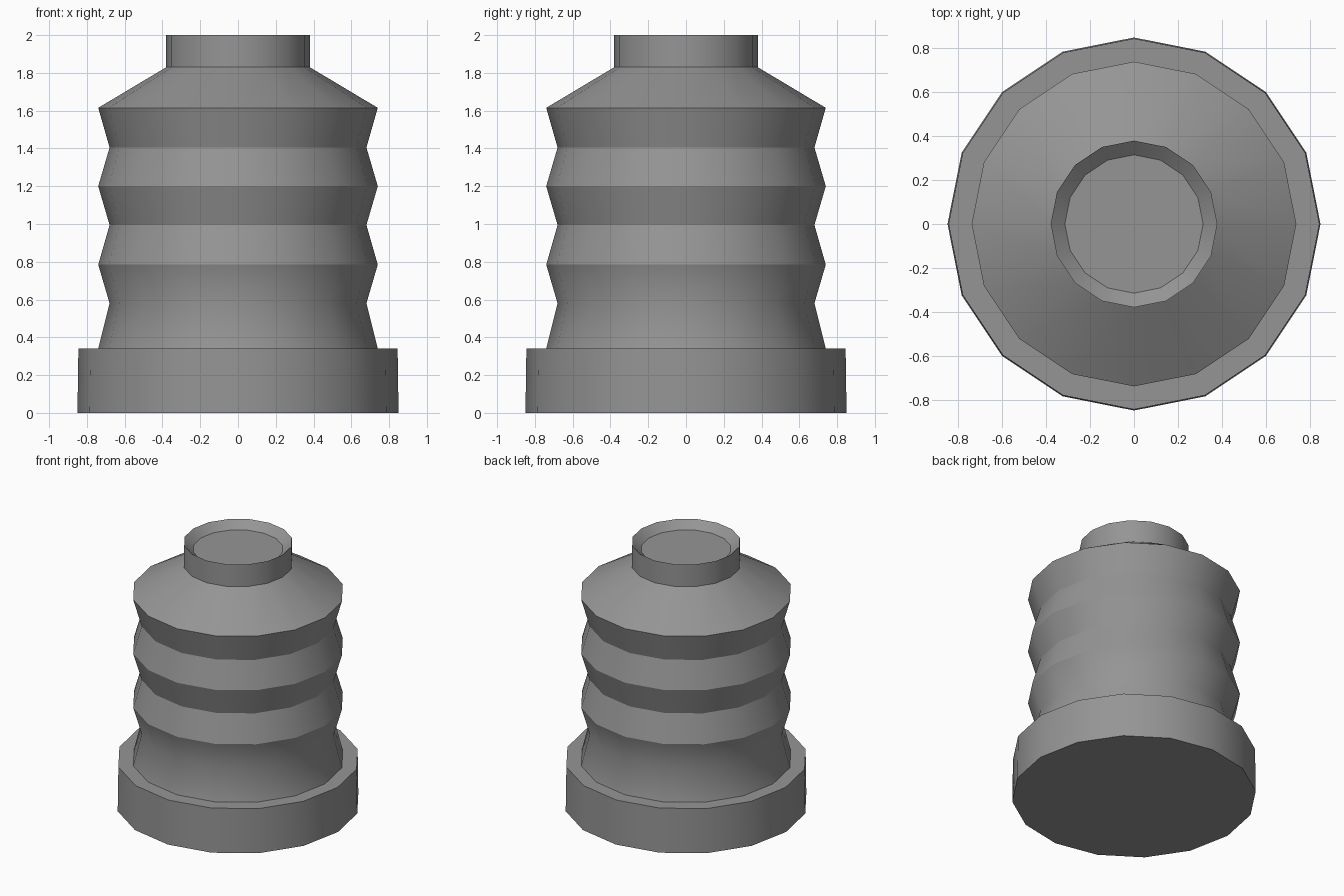
import bpy
import bmesh
import math

SIDES = 16

cube = bpy.data.objects.get("Cube")
if cube:
    bpy.data.objects.remove(cube, do_unlink=True)

# Single grey material
grey = bpy.data.materials.new("mid_grey")
grey.use_nodes = True
colour = (0.3, 0.3, 0.3, 1.0)
grey.diffuse_color = colour
grey.node_tree.nodes["Principled BSDF"].inputs["Base Color"].default_value = colour


def lathe(name, profile):
    """Revolve (radius, height) points round z; the first and last rings are capped."""
    bm = bmesh.new()
    rings = []
    for radius, z in profile:
        angles = [math.tau * i / SIDES for i in range(SIDES)]
        rings.append([bm.verts.new((radius * math.cos(a), radius * math.sin(a), z))
                      for a in angles])
    for low, high in zip(rings, rings[1:]):
        for i in range(SIDES):
            j = (i + 1) % SIDES
            bm.faces.new((low[i], low[j], high[j], high[i]))
    bm.faces.new(rings[0][::-1])
    bm.faces.new(rings[-1])
    mesh = bpy.data.meshes.new(name)
    bm.to_mesh(mesh)
    bm.free()
    mesh.materials.append(grey)
    obj = bpy.data.objects.new(name, mesh)
    bpy.context.collection.objects.link(obj)
    bpy.ops.object.select_all(action='DESELECT')
    obj.select_set(True)
    bpy.context.view_layer.objects.active = obj
    bpy.ops.object.shade_smooth_by_angle(angle=math.radians(30))
    return obj


# Wide foot, pleated bellows, sloping shoulder and a neck with a shallow dished top
OUTER, INNER = 0.74, 0.68
foot = [(0.85, 0), (0.845, 0.34)]
pleat_heights = [0.34, 0.58, 0.785, 0.995, 1.2, 1.405, 1.615]
bellows = [(INNER if i % 2 else OUTER, z) for i, z in enumerate(pleat_heights)]
neck = [(0.38, 1.83), (0.38, 2.0), (0.315, 1.945)]
lathe("bellows_body", foot + bellows + neck)
